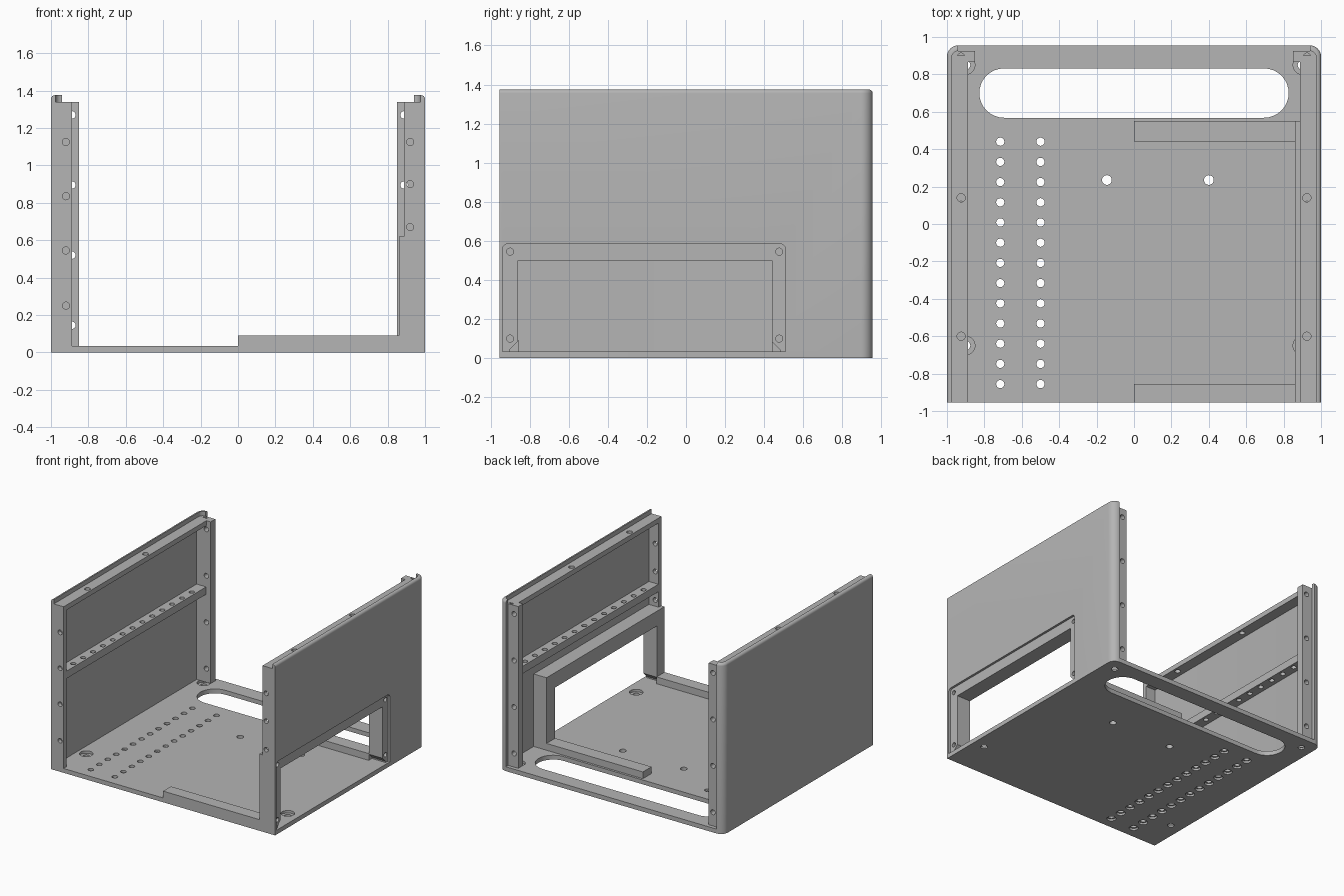
import bpy, bmesh, math
from mathutils import Vector

if "Cube" in bpy.data.objects:
    bpy.data.objects.remove(bpy.data.objects["Cube"], do_unlink=True)

grey = bpy.data.materials.new("light grey")
grey.use_nodes = True
colour = (0.46, 0.46, 0.46, 1)
grey.diffuse_color = colour
grey.node_tree.nodes["Principled BSDF"].inputs["Base Color"].default_value = colour

FRONT, BACK, TOP, FLOOR = -0.955, 0.955, 1.375, 0.035
INNER = 0.975      # inner face of the side skins
LEDGE = 1.34       # height of the rebated top ledge


def prism(bm, points, axis, lo, hi):
    """Extrude a 2D outline along an axis: z takes (x, y), x takes (y, z), y takes (x, z)."""
    def place(p, t):
        a, b = p
        return {"z": (a, b, t), "x": (t, a, b), "y": (a, t, b)}[axis]
    lower = [bm.verts.new(place(p, lo)) for p in points]
    upper = [bm.verts.new(place(p, hi)) for p in points]
    n = len(points)
    faces = [bm.faces.new(lower), bm.faces.new(upper)]
    for i in range(n):
        j = (i + 1) % n
        faces.append(bm.faces.new((lower[i], lower[j], upper[j], upper[i])))
    bmesh.ops.recalc_face_normals(bm, faces=faces)


def arc(cx, cy, r, start, end, steps=8):
    angles = [math.radians(start + (end - start) * i / steps) for i in range(steps + 1)]
    return [(cx + r * math.cos(a), cy + r * math.sin(a)) for a in angles]


def rect(x0, x1, y0, y1):
    return [(x0, y0), (x1, y0), (x1, y1), (x0, y1)]


def hole(cx, cy, r, axis, lo, hi):
    return (arc(cx, cy, r, 0, 360, 20)[:-1], axis, lo, hi)


def make(name, solid, cuts=(), side=1, round_top=False):
    """Create a part from one prism, cut it, and mirror it for the other side."""
    def build(label, prisms):
        bm = bmesh.new()
        for p in prisms:
            prism(bm, *p)
        if round_top and label == name:
            edges = [e for e in bm.edges if all(
                v.co.z > TOP - 0.001 and (v.co.x > 0.999 or v.co.y > BACK - 0.061)
                and (v.co - Vector((0.94, 0.895, TOP))).length > 0.058 for v in e.verts)]
            edges = [e for e in edges if min(v.co.x for v in e.verts) >= 0.939
                     and not any(v.co.y < 0.93 and v.co.x < 0.98 for v in e.verts)
                     and abs(e.verts[0].co.z - e.verts[1].co.z) < 0.001
                     and not all(abs(v.co.x - 0.94) < 0.001 for v in e.verts)]
            bmesh.ops.bevel(bm, geom=edges, offset=0.02, segments=4,
                            profile=0.5, affect="EDGES")
        mesh = bpy.data.meshes.new(label)
        bm.to_mesh(mesh)
        bm.free()
        ob = bpy.data.objects.new(label, mesh)
        bpy.context.collection.objects.link(ob)
        return ob

    ob = build(name, [solid])
    if cuts:
        cutter = build(name + "_cutter", cuts)
        cutter.hide_render = True
        mod = ob.modifiers.new("cuts", "BOOLEAN")
        mod.object, mod.operation = cutter, "DIFFERENCE"
        mod.solver, mod.use_self = "EXACT", True
        graph = bpy.context.evaluated_depsgraph_get()
        mesh = bpy.data.meshes.new_from_object(ob.evaluated_get(graph))
        ob.modifiers.clear()
        ob.data = mesh
        bpy.data.objects.remove(cutter, do_unlink=True)
    if side < 0:
        bm = bmesh.new()
        bm.from_mesh(ob.data)
        for v in bm.verts:
            v.co.x = -v.co.x
        bmesh.ops.reverse_faces(bm, faces=bm.faces[:])
        bm.to_mesh(ob.data)
        bm.free()
    ob.data.materials.clear()
    ob.data.materials.append(grey)
    bpy.ops.object.select_all(action="DESELECT")
    ob.select_set(True)
    bpy.context.view_layer.objects.active = ob
    bpy.ops.object.shade_smooth_by_angle(angle=math.radians(30))
    return ob


# Base plate with handle slot, mounting rows and screw holes
slot = (arc(0.695, 0.7, 0.132, -90, 90, 16) + arc(-0.695, 0.7, 0.132, 90, 270, 16),
        "z", -0.1, 0.2)
base_cuts = [slot]
for i in range(13):
    for x in (-0.715, -0.5):
        y = 0.44 - 0.108 * i
        base_cuts += [hole(x, y, 0.022, "z", -0.1, 0.1), hole(x, y, 0.034, "z", -0.1, 0.016)]
for x in (-0.145, 0.4):
    base_cuts.append(hole(x, 0.235, 0.026, "z", -0.1, 0.1))
for x in (-0.9, 0.9):
    for y in (-0.65, 0.85):
        base_cuts += [hole(x, y, 0.025, "z", -0.1, 0.1), hole(x, y, 0.05, "z", 0.015, 0.1)]
base_outline = ([(-1, FRONT), (1, FRONT)] + arc(0.94, 0.895, 0.06, 0, 90)
                + arc(-0.94, 0.895, 0.06, 90, 180))
make("base_plate", (base_outline, "z", 0, FLOOR), base_cuts)

# Window in the left wall: through opening, shallow outer recess, screw holes
opening = ([(-0.9, FLOOR), (0.48, FLOOR), (0.48, 0.045), (0.44, 0.085),
            (0.44, 0.5), (-0.86, 0.5), (-0.86, 0.085), (-0.9, 0.045)], "x", 0.7, 1.2)
recess = ([(-0.94, FLOOR), (0.51, FLOOR)] + arc(0.48, 0.555, 0.03, 0, 90, 5)
          + arc(-0.91, 0.555, 0.03, 90, 180, 5), "x", 0.982, 1.2)
frame_screws = [hole(y, z, 0.018, "x", 0.92, 1.1)
                for y in (-0.9, 0.477) for z in (0.1, 0.545)]

for side, label in ((1, "left"), (-1, "right")):
    # Outer skin wrapping round the back corner
    skin = ([(1, FRONT)] + arc(0.94, 0.895, 0.06, 0, 90)
            + [(0.94, 0.925)] + arc(0.94, 0.89, 0.035, 90, 0, 5) + [(INNER, FRONT)])
    make(label + "_wall", (skin, "z", 0, TOP),
         [opening, recess] + frame_screws if side > 0 else (), side, True)

    # Front flange
    heights = (1.125, 0.9, 0.67) if side > 0 else (1.125, 0.835, 0.545, 0.25)
    make(label + "_front_flange", (rect(0.888, INNER, FRONT, LEDGE)
         and rect(0.888, INNER, FLOOR, LEDGE), "y", FRONT, -0.92),
         [hole(0.92, z, 0.019, "y", -1.1, -0.8) for z in heights], side)

    # Top flange
    make(label + "_top_flange", (rect(0.888, INNER, FRONT, 0.9), "z", 1.3, LEDGE),
         [hole(0.924, y, 0.022, "z", 1.2, 1.4) for y in (0.14, -0.6)], side)

    # Back post
    make(label + "_back_post", (rect(0.85, INNER, 0.865, 0.925), "z", FLOOR, LEDGE),
         [hole(0.888, z, 0.02, "y", 0.8, 1) for z in (1.27, 0.895, 0.52, 0.145)]
         + [hole(0.925, 0.894, 0.02, "z", 1.31, 1.5)], side)

    # Perforated rail
    make(label + "_rail", (rect(0.89, INNER, -0.92, 0.865), "z", 0.745, 0.805),
         [hole(0.925, -0.78 + 0.126 * i, 0.02, "z", 0.7, 0.9) for i in range(13)], side)

# Deep frame behind the window
make("window_frame", (rect(FRONT, 0.55, FLOOR, 0.62), "x", 0.86, INNER),
     [opening] + frame_screws)

# Floor guides running inward from the frame
for name, y0, y1 in (("front_guide", FRONT, -0.855), ("back_guide", 0.44, 0.55)):
    make(name, (rect(0, 0.86, y0, y1), "z", FLOOR, 0.09))
